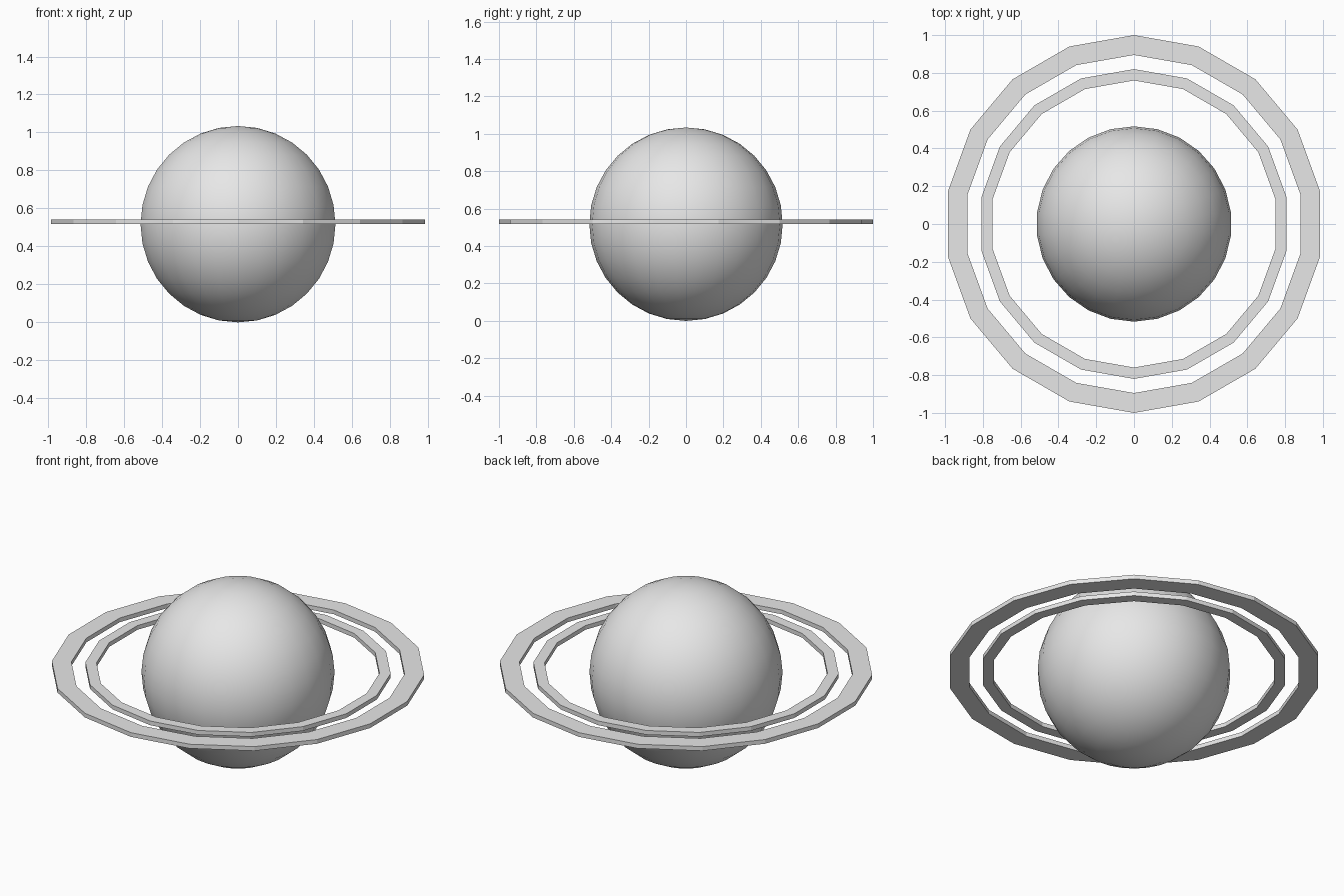
import bpy
import bmesh
import math
from mathutils import Vector

cube = bpy.data.objects.get("Cube")
if cube:
    bpy.data.objects.remove(cube, do_unlink=True)

RADIUS = 0.517
RING_THICKNESS = 0.025

# One light grey for every part
grey = bpy.data.materials.new("light_grey")
grey.use_nodes = True
colour = (0.8, 0.8, 0.8, 1.0)
grey.diffuse_color = colour
grey.node_tree.nodes["Principled BSDF"].inputs["Base Color"].default_value = colour


def lathe(name, profile, sides, closed):
    """Turn a (radius, height) profile about the z axis, starting at +y."""
    bm = bmesh.new()
    verts = [bm.verts.new((0, r, z)) for r, z in profile]
    edges = [bm.edges.new(pair) for pair in zip(verts, verts[1:])]
    if closed:
        edges.append(bm.edges.new((verts[-1], verts[0])))
    bmesh.ops.spin(bm, geom=verts + edges, cent=Vector(), axis=(0, 0, 1),
                   angle=math.tau, steps=sides, use_merge=True)
    bmesh.ops.remove_doubles(bm, verts=bm.verts[:], dist=0.0001)
    bmesh.ops.recalc_face_normals(bm, faces=bm.faces[:])
    mesh = bpy.data.meshes.new(name)
    bm.to_mesh(mesh)
    bm.free()
    mesh.materials.append(grey)
    obj = bpy.data.objects.new(name, mesh)
    bpy.context.collection.objects.link(obj)
    return obj


# Smooth globe: a half circle turned from pole to pole
stacks = 16
arc = [math.pi * i / stacks for i in range(stacks + 1)]
globe = lathe("globe", [(RADIUS * math.sin(a), RADIUS - RADIUS * math.cos(a))
                        for a in arc], 26, False)
globe.data.shade_smooth()

# Flat faceted rings resting on the equator plane
low, high = RADIUS, RADIUS + RING_THICKNESS
for name, inner, outer in (("inner_ring", 0.76, 0.82),
                           ("outer_ring", 0.895, 1.0)):
    lathe(name, [(inner, low), (outer, low), (outer, high), (inner, high)],
          18, True)
